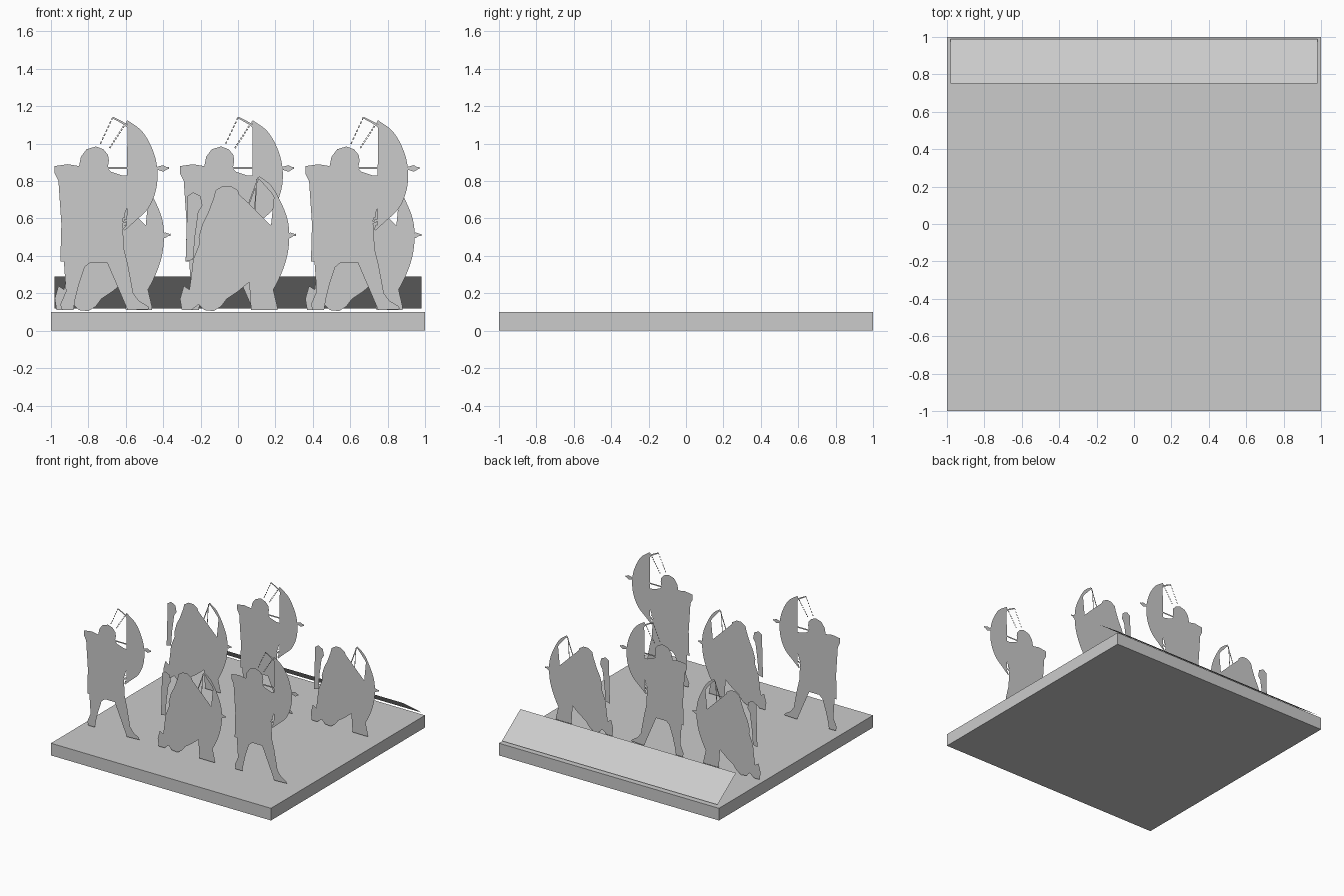
import bpy, bmesh, math
from mathutils import Vector

if "Cube" in bpy.data.objects:
    bpy.data.objects.remove(bpy.data.objects["Cube"])

stone = bpy.data.materials.new("plain grey")
stone.diffuse_color = (0.6, 0.6, 0.6, 1)
stone.use_nodes = True
stone.node_tree.nodes["Principled BSDF"].inputs["Base Color"].default_value = stone.diffuse_color


def finish(name, bm):
    me = bpy.data.meshes.new(name)
    bm.to_mesh(me)
    bm.free()
    me.materials.append(stone)
    ob = bpy.data.objects.new(name, me)
    bpy.context.collection.objects.link(ob)
    return ob


def polygon(bm, pts):
    # flat cutout piece, facing the front; points are (x, z) in hundredths
    area = sum(a[0] * b[1] - b[0] * a[1] for a, b in zip(pts, pts[1:] + pts[:1]))
    if area < 0:
        pts = pts[::-1]
    f = bm.faces.new([bm.verts.new((x / 100, 0, z / 100)) for x, z in pts])
    bmesh.ops.triangulate(bm, faces=[f])


def smooth(pts, n=5):
    # curve through the given points
    p = [Vector(q) for q in pts]
    p = [2 * p[0] - p[1]] + p + [2 * p[-1] - p[-2]]
    out = []
    for i in range(1, len(p) - 2):
        a, b, c, d = p[i - 1:i + 3]
        for k in range(n):
            t = k / n
            out.append(0.5 * (2 * b + (c - a) * t + (2 * a - 5 * b + 4 * c - d) * t * t
                              + (3 * b - a - 3 * c + d) * t ** 3))
    return out + [p[-2]]


def ribbon(bm, pts, width, taper=1.0):
    # flat strip along a path, narrowing toward both ends
    p = [Vector(q) for q in pts]
    left, right = [], []
    for i, q in enumerate(p):
        d = (p[min(i + 1, len(p) - 1)] - p[max(i - 1, 0)]).normalized()
        s = math.sin(math.pi * i / (len(p) - 1))
        w = width / 2 * (taper + (1 - taper) * s)
        off = Vector((-d.y, d.x)) * w
        left.append(tuple(q + off))
        right.append(tuple(q - off))
    polygon(bm, left + right[::-1])


def dashes(bm, a, b, n, width):
    # broken bow string
    a, b = Vector(a), Vector(b)
    for i in range(n):
        ribbon(bm, [a.lerp(b, i / n), a.lerp(b, (i + 0.6) / n)], width)


def standing(bm):
    # body with both arms, skirt and legs
    polygon(bm, [
        (-31, 88), (-24, 89), (-18, 88), (-15, 90), (-17, 93), (-14, 97), (-9, 98.5),
        (-5, 97), (-2.5, 94), (-2, 91), (-3, 87), (-1, 85), (5, 83), (14, 83),
        (22, 84), (22, 79), (12, 79), (4, 79), (2, 77), (1, 70), (4, 60), (5, 52),
        (6, 44), (8, 36), (9, 27), (11, 20), (14, 16), (19, 13), (19.5, 11.5), (8, 11),
        (6, 17), (4, 26), (1, 35), (-3, 36.5), (-12, 36.5), (-15, 34), (-18, 25),
        (-20, 17), (-21, 11), (-27, 11), (-28, 14), (-25, 21), (-22, 31), (-19, 37),
        (-17, 48), (-15, 58), (-16, 68), (-19, 76), (-20, 80), (-29, 80), (-31, 84)])
    # quiver
    polygon(bm, [(-27, 73), (-23, 75), (-19, 72), (-20, 67), (-23, 63), (-24, 50),
                 (-25, 37), (-28, 37), (-27, 52), (-25, 66)])
    # bow: two limbs side by side near the grip
    ribbon(bm, smooth([(7.5, 112), (15, 106), (20, 97), (22.5, 87), (22, 76), (18, 66),
                       (11, 59), (6, 54)]), 2.6, 0.5)
    ribbon(bm, smooth([(0, 114), (7, 110), (14, 103), (18.5, 94)]), 1.2, 0.7)
    ribbon(bm, smooth([(19, 78), (16, 68), (10, 61), (4, 57)]), 1.2, 0.7)
    # strings
    dashes(bm, (0, 114), (-7, 99), 7, 0.7)
    dashes(bm, (7, 111), (-2, 97), 9, 0.9)
    dashes(bm, (7, 55), (4, 77), 8, 0.8)
    # arrow
    ribbon(bm, [(-3, 87), (30, 87)], 1.1)
    polygon(bm, [(24, 87.7), (27, 88.5), (30, 86.8), (27, 85), (24, 86)])


def kneeling(bm):
    # body, robe, kneeling leg, raised knee and bow arm
    polygon(bm, [
        (-13, 71), (-12, 75), (-8, 77.5), (-4, 77.5), (0, 75), (1.5, 70), (2, 65),
        (4, 61), (6, 55), (7, 51), (15, 49), (23, 51), (26, 49.5), (24, 46),
        (17, 45), (18, 39), (17, 30), (16, 22), (18, 16), (21, 13), (21, 11),
        (7, 11), (7, 15), (8, 22), (6, 26), (0, 21), (-6, 17), (-9, 13), (-13, 10.5),
        (-18, 11), (-21, 14), (-25, 11), (-30, 11), (-31, 17), (-29, 24), (-26, 22),
        (-25, 29), (-24, 38), (-20, 42), (-21, 50), (-19, 57), (-16, 63)])
    # quiver
    polygon(bm, [(-27, 72), (-24, 74), (-20, 72), (-19, 67), (-22, 62), (-23, 50),
                 (-24, 38), (-28, 37), (-27, 52), (-26, 66)])
    # bow
    ribbon(bm, smooth([(11, 82), (17, 77), (22, 68), (25.5, 58), (26, 47), (24, 36),
                       (19, 24), (13, 15)]), 2.6, 0.5)
    ribbon(bm, smooth([(20, 45), (21, 37), (17, 27), (12, 18)]), 1.2, 0.7)
    # strings
    ribbon(bm, [(11, 82), (4, 63)], 0.8)
    ribbon(bm, [(10, 81), (8, 49)], 0.6)
    # arrow
    ribbon(bm, [(5, 50), (31, 51.3)], 1.1)
    polygon(bm, [(26, 51.5), (28, 52.5), (31, 51.5), (28, 49.5), (26, 50)])


# base slab
bm = bmesh.new()
bmesh.ops.create_cube(bm, size=1)
for v in bm.verts:
    v.co = (v.co.x * 2, v.co.y * 2, (v.co.z + 0.5) * 0.1)
finish("base_slab", bm)

# sloping panel along the back edge
bm = bmesh.new()
bm.faces.new([bm.verts.new(c) for c in
              [(-.98, .75, .29), (.98, .75, .29), (.98, .99, .12), (-.98, .99, .12)]])
bmesh.ops.recalc_face_normals(bm, faces=bm.faces)
for f in bm.faces:
    f.normal_update()
    if f.normal.z < 0:
        f.normal_flip()
finish("sloping_panel", bm)

# two rows of alternating archers
for row, y in (("front", -0.6), ("back", 0.43)):
    for i, side in enumerate(("left", "middle", "right")):
        stands = (i != 1) == (row == "front")
        bm = bmesh.new()
        (standing if stands else kneeling)(bm)
        kind = "standing" if stands else "kneeling"
        ob = finish(f"{kind}_archer_{row}_{side}", bm)
        ob.location = ((i - 1) * 0.67, y, 0)
